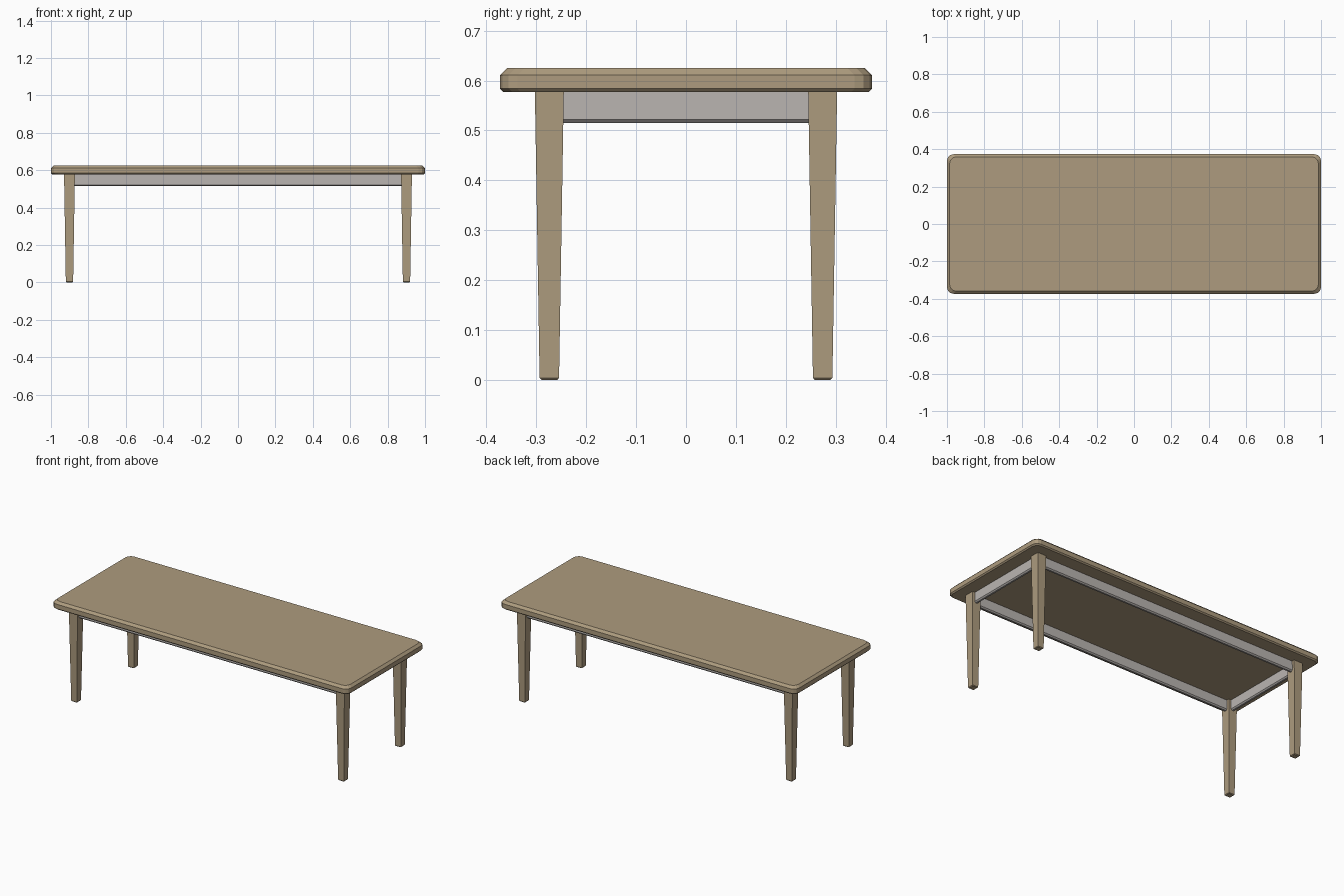
import bpy, bmesh, math

cube = bpy.data.objects.get("Cube")
if cube:
    bpy.data.objects.remove(cube, do_unlink=True)


def material(name, rgb):
    m = bpy.data.materials.new(name)
    m.use_nodes = True
    m.diffuse_color = (*rgb, 1)
    m.node_tree.nodes["Principled BSDF"].inputs["Base Color"].default_value = (*rgb, 1)
    return m


wood = material("light wood", (0.42, 0.33, 0.21))
grey = material("grey metal", (0.49, 0.46, 0.44))


def outline(hx, hy, radius, steps):
    """Rectangle outline with rounded corners (square if radius is zero)."""
    if radius == 0:
        return [(hx, hy), (-hx, hy), (-hx, -hy), (hx, -hy)]
    points = []
    for i, (sx, sy) in enumerate([(1, 1), (-1, 1), (-1, -1), (1, -1)]):
        for k in range(steps + 1):
            a = math.pi / 2 * (i + k / steps)
            points.append((sx * (hx - radius) + radius * math.cos(a),
                           sy * (hy - radius) + radius * math.sin(a)))
    return points


def loft(name, rings, mat, centre=(0, 0), radius=0, steps=3):
    """Stack of outlines given as (half x, half y, z), capped at both ends."""
    bm = bmesh.new()
    loops = [[bm.verts.new((x + centre[0], y + centre[1], z))
              for x, y in outline(hx, hy, radius, steps)] for hx, hy, z in rings]
    for low, high in zip(loops, loops[1:]):
        for i in range(len(low)):
            j = (i + 1) % len(low)
            bm.faces.new((low[i], low[j], high[j], high[i]))
    bm.faces.new(loops[0][::-1])
    bm.faces.new(loops[-1])
    mesh = bpy.data.meshes.new(name)
    bm.to_mesh(mesh)
    bm.free()
    mesh.materials.append(mat)
    obj = bpy.data.objects.new(name, mesh)
    bpy.context.collection.objects.link(obj)
    return obj


# Tabletop: rounded corners, wide upper chamfer, narrow lower chamfer
W, D = 1.0, 0.373
loft("tabletop", [(W - i, D - i, z) for i, z in
                  [(0.007, 0.577), (0, 0.584), (0, 0.611), (0.014, 0.625)]],
     wood, radius=0.035)

# Tapered legs with a small chamfer at the foot
LX, LY = 0.901, 0.274
for sx, side in ((1, "left"), (-1, "right")):
    for sy, end in ((-1, "front"), (1, "back")):
        loft(f"{end}_{side}_leg",
             [(0.016, 0.016, 0), (0.0195, 0.0195, 0.004), (0.029, 0.029, 0.578)],
             wood, (sx * LX, sy * LY))


# Rails between the legs, chamfered along the lower edge
def rail(name, hx, hy, centre):
    c = 0.007
    loft(name, [(hx - c * (hx < hy), hy - c * (hy < hx), 0.515),
                (hx, hy, 0.522), (hx, hy, 0.578)], grey, centre)


T = 0.012
for s, end in ((-1, "front"), (1, "back")):
    rail(end + "_rail", LX - 0.02, T, (0, s * LY))
for s, side in ((1, "left"), (-1, "right")):
    rail(side + "_rail", T, LY - 0.02, (s * LX, 0))
